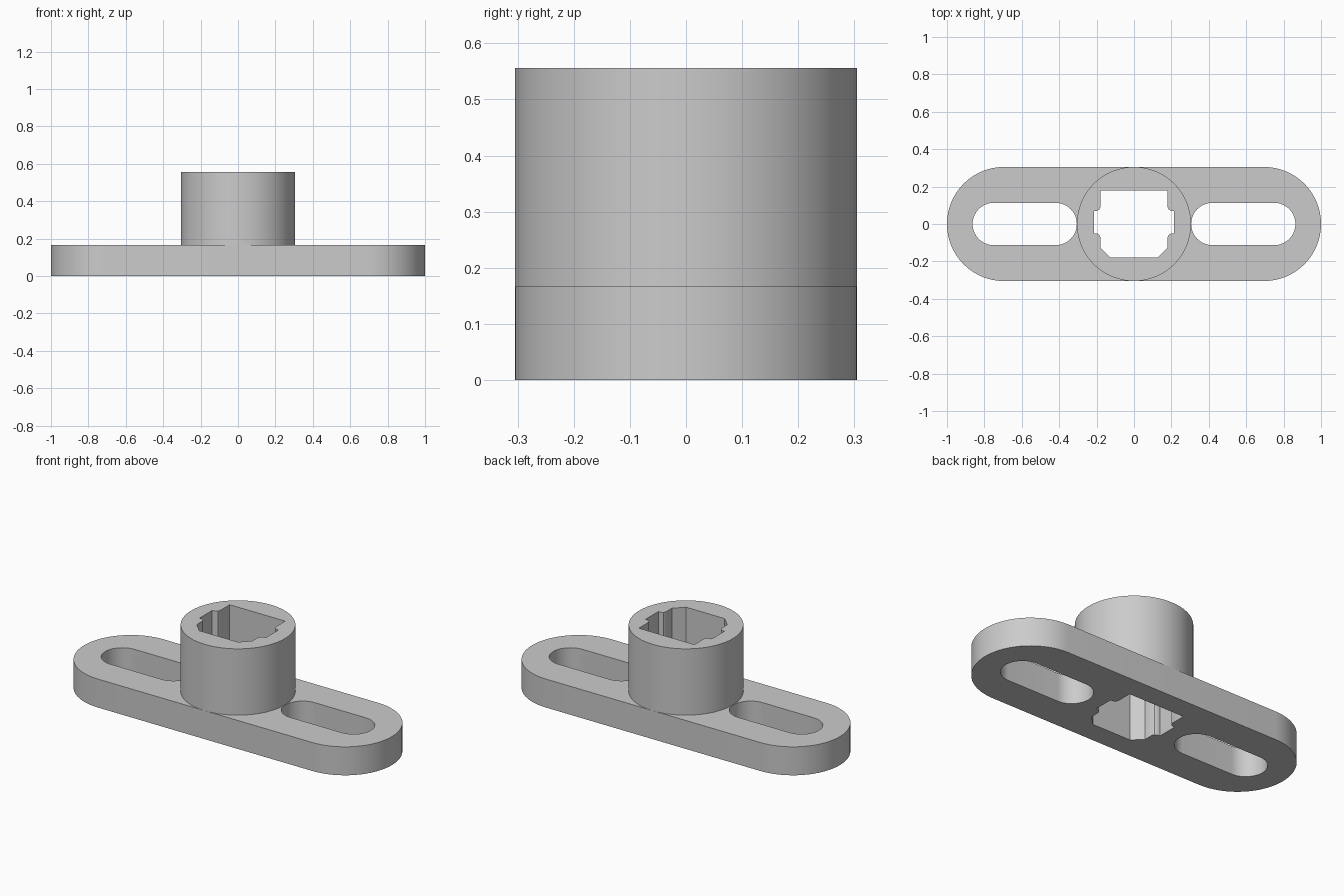
import bpy
import bmesh
from math import cos, sin, pi, radians

cube = bpy.data.objects.get("Cube")
if cube:
    bpy.data.objects.remove(cube, do_unlink=True)

grey = bpy.data.materials.new("plain grey")
grey.use_nodes = True
colour = (0.6, 0.6, 0.6, 1)
grey.diffuse_color = colour
grey.node_tree.nodes["Principled BSDF"].inputs["Base Color"].default_value = colour

OUTER = 0.305      # radius of the hub and of the plate ends
PLATE_TOP = 0.167
HUB_TOP = 0.556


def slot(x0, x1, r, steps=32):
    """Rounded outline between two end centres."""
    right = [(x1 + r * cos(a), r * sin(a))
             for a in (-pi / 2 + pi * i / steps for i in range(steps + 1))]
    left = [(x0 + r * cos(a), r * sin(a))
            for a in (pi / 2 + pi * i / steps for i in range(steps + 1))]
    return right + left


def circle(r, steps=96):
    return [(r * cos(2 * pi * i / steps), r * sin(2 * pi * i / steps))
            for i in range(steps)]


def extrude_outlines(name, outlines, z0, z1):
    """Solid from an outer outline with holes."""
    bm = bmesh.new()
    for points in outlines:
        verts = [bm.verts.new((x, y, z0)) for x, y in points]
        for i, v in enumerate(verts):
            bm.edges.new((v, verts[i - 1]))
    bmesh.ops.triangle_fill(bm, edges=bm.edges[:], use_beauty=True, normal=(0, 0, 1))
    result = bmesh.ops.extrude_face_region(
        bm, geom=bm.faces[:], use_keep_orig=True)
    top = [g for g in result["geom"] if isinstance(g, bmesh.types.BMVert)]
    bmesh.ops.translate(bm, verts=top, vec=(0, 0, z1 - z0))
    bmesh.ops.recalc_face_normals(bm, faces=bm.faces[:])
    mesh = bpy.data.meshes.new(name)
    bm.to_mesh(mesh)
    bm.free()
    mesh.materials.append(grey)
    obj = bpy.data.objects.new(name, mesh)
    bpy.context.collection.objects.link(obj)
    bpy.ops.object.select_all(action="DESELECT")
    obj.select_set(True)
    bpy.context.view_layer.objects.active = obj
    bpy.ops.object.shade_smooth_by_angle(angle=radians(30))
    return obj


# Keyed bore: right half, mirrored to the left
half = [(0.125, -0.18), (0.18, -0.125), (0.18, -0.07), (0.187, -0.057),
        (0.2, -0.05), (0.215, -0.05), (0.215, 0.068), (0.197, 0.07),
        (0.185, 0.078), (0.18, 0.09), (0.18, 0.18)]
bore = half + [(-x, y) for x, y in reversed(half)]

# Mounting plate with two long slots and the bore
extrude_outlines("mounting_plate",
                 [slot(-0.695, 0.695, OUTER),
                  slot(0.419, 0.75, 0.113),
                  slot(-0.75, -0.419, 0.113),
                  bore],
                 0, PLATE_TOP)

# Round hub with the bore running through
extrude_outlines("hub", [circle(OUTER), bore], PLATE_TOP, HUB_TOP)
